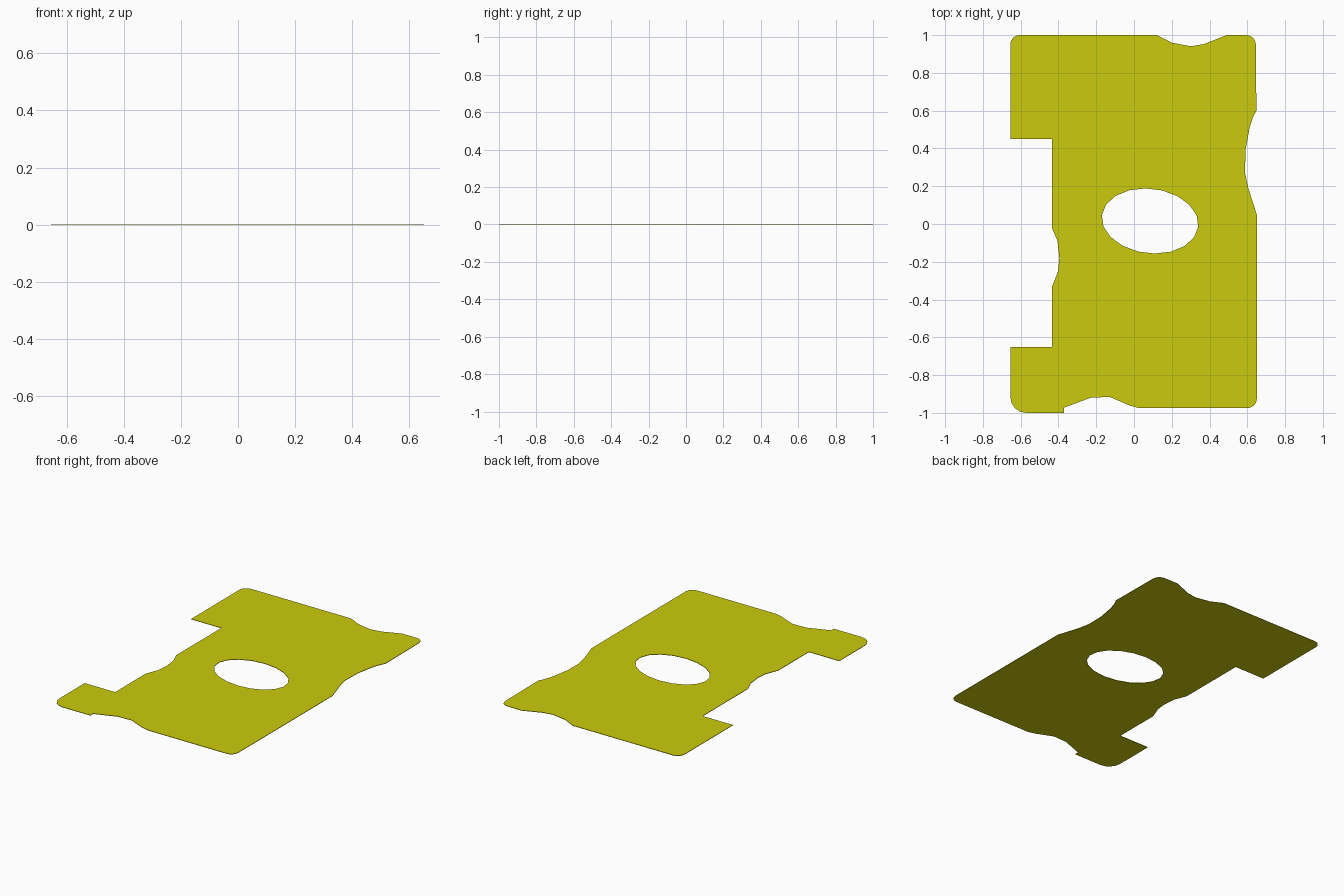
import bpy, math

if "Cube" in bpy.data.objects:
    bpy.data.objects.remove(bpy.data.objects["Cube"])

THICK = 0.003

def corner(cx, cy, rx, ry, start, n=4):
    """Clockwise quarter round, starting at the given angle in degrees."""
    return [(cx + rx * math.cos(math.radians(start - 90 * i / n)),
             cy + ry * math.sin(math.radians(start - 90 * i / n))) for i in range(n + 1)]

# plate outline, clockwise from the top left corner
outline = corner(-0.605, 0.95, 0.05, 0.05, 180)
outline += [(0.12, 1.0), (0.20, 0.96), (0.30, 0.941), (0.37, 0.952), (0.49, 1.0)]
outline += corner(0.595, 0.95, 0.05, 0.05, 90)
outline += [(0.648, 0.60), (0.632, 0.57), (0.612, 0.51), (0.59, 0.39), (0.588, 0.27),
            (0.605, 0.19), (0.65, 0.05)]
outline += corner(0.60, -0.925, 0.05, 0.05, 0)
outline += [(0.03, -0.975), (-0.02, -0.962), (-0.13, -0.915), (-0.23, -0.92),
            (-0.37, -0.972), (-0.37, -1.0)]
outline += corner(-0.57, -0.915, 0.085, 0.085, 270)
outline += [(-0.655, -0.65), (-0.435, -0.65), (-0.435, -0.335), (-0.402, -0.25),
            (-0.395, -0.18), (-0.405, -0.09), (-0.435, -0.02), (-0.435, 0.45), (-0.655, 0.45)]

# slightly tilted oval hole
hole, tilt, N = [], math.radians(-7), 18
for i in range(N):
    a = 2 * math.pi * i / N
    x, y = 0.257 * math.cos(a), 0.171 * math.sin(a)
    hole.append((0.085 + x * math.cos(tilt) - y * math.sin(tilt),
                 0.016 + x * math.sin(tilt) + y * math.cos(tilt)))

# filled, extruded flat curve
curve = bpy.data.curves.new("plate", 'CURVE')
curve.dimensions = '2D'
curve.fill_mode = 'BOTH'
curve.extrude = THICK / 2
for pts in (outline, hole):
    s = curve.splines.new('POLY')
    s.points.add(len(pts) - 1)
    for p, (x, y) in zip(s.points, pts):
        p.co = (x, y, 0, 1)
    s.use_cyclic_u = True

yellow = bpy.data.materials.new("olive yellow")
yellow.diffuse_color = (0.6, 0.6, 0.004, 1)
yellow.use_nodes = True
yellow.node_tree.nodes["Principled BSDF"].inputs["Base Color"].default_value = yellow.diffuse_color
curve.materials.append(yellow)

plate = bpy.data.objects.new("plate", curve)
bpy.context.collection.objects.link(plate)
plate.location.z = THICK / 2
plate.select_set(True)
bpy.context.view_layer.objects.active = plate
bpy.ops.object.convert(target='MESH')
plate = bpy.context.object

# weld the caps to the rim and face everything outward
bpy.ops.object.mode_set(mode='EDIT')
bpy.ops.mesh.select_all(action='SELECT')
bpy.ops.mesh.remove_doubles(threshold=0.0002)
bpy.ops.mesh.normals_make_consistent(inside=False)
bpy.ops.object.mode_set(mode='OBJECT')
bpy.ops.object.shade_flat()
